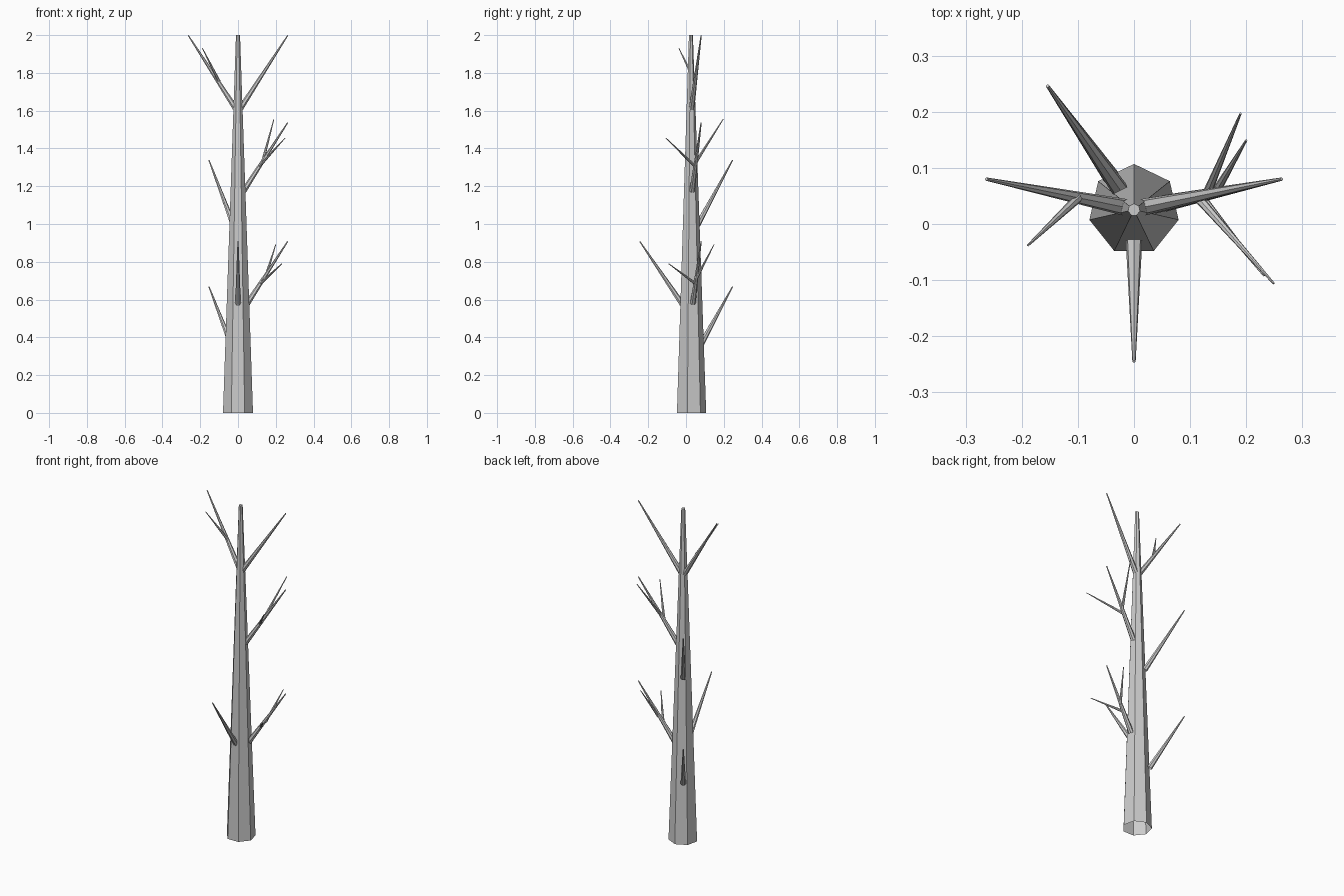
import bpy, bmesh, math
from mathutils import Vector, Matrix

if "Cube" in bpy.data.objects:
    bpy.data.objects.remove(bpy.data.objects["Cube"])

SIDES = 7


def tapered_limb(name, start, tip, r0, r1, spin=math.pi / 2):
    """Seven-sided tapered tube, open at the root and capped at the tip."""
    a, b = Vector(start), Vector(tip)
    d = (b - a).normalized()
    # local frame around the limb direction
    if abs(d.z) > 0.999:
        u = Vector((1, 0, 0))
    else:
        u = Vector((0, 0, 1)).cross(d).normalized()
    v = d.cross(u)
    bm = bmesh.new()
    rings = []
    for c, r in ((a, r0), (b, r1)):
        ring = []
        for i in range(SIDES):
            t = spin + 2 * math.pi * i / SIDES
            ring.append(bm.verts.new(c + u * r * math.cos(t) + v * r * math.sin(t)))
        rings.append(ring)
    lo, hi = rings
    for i in range(SIDES):
        j = (i + 1) % SIDES
        bm.faces.new((lo[i], lo[j], hi[j], hi[i]))
    bm.faces.new(hi)
    me = bpy.data.meshes.new(name)
    bm.to_mesh(me)
    bm.free()
    ob = bpy.data.objects.new(name, me)
    bpy.context.collection.objects.link(ob)
    return ob


# Trunk
tapered_limb("trunk", (0, 0.0255, 0), (0, 0.0255, 2), 0.0815, 0.011)

# Main branches: name, root, tip
branches = [
    ("top_right_branch", (0.012, 0.029, 1.61), (0.263, 0.08, 1.998)),
    ("top_left_branch", (-0.012, 0.029, 1.61), (-0.263, 0.08, 1.998)),
    ("middle_right_branch", (0.03, 0.032, 1.175), (0.263, 0.08, 1.537)),
    ("lower_right_branch", (0.05, 0.036, 0.58), (0.263, 0.08, 0.908)),
    ("middle_back_branch", (-0.025, 0.061, 0.995), (-0.154, 0.246, 1.338)),
    ("lower_back_branch", (-0.04, 0.083, 0.37), (-0.154, 0.246, 0.668)),
    ("front_branch", (0, -0.02, 0.575), (0, -0.245, 0.908)),
]
for name, root, tip in branches:
    tapered_limb(name, root, tip, 0.0155, 0.003)

# Twigs growing off the main branches
twigs = [
    ("top_left_twig", (-0.10, 0.046, 1.755), (-0.189, -0.038, 1.932)),
    ("middle_right_twig_back", (0.13, 0.054, 1.33), (0.190, 0.197, 1.555)),
    ("middle_right_twig_front", (0.112, 0.049, 1.305), (0.249, -0.106, 1.455)),
    ("lower_right_twig_back", (0.145, 0.056, 0.715), (0.200, 0.149, 0.892)),
    ("lower_right_twig_front", (0.118, 0.050, 0.685), (0.232, -0.092, 0.790)),
]
for name, root, tip in twigs:
    tapered_limb(name, root, tip, 0.0085, 0.002)
